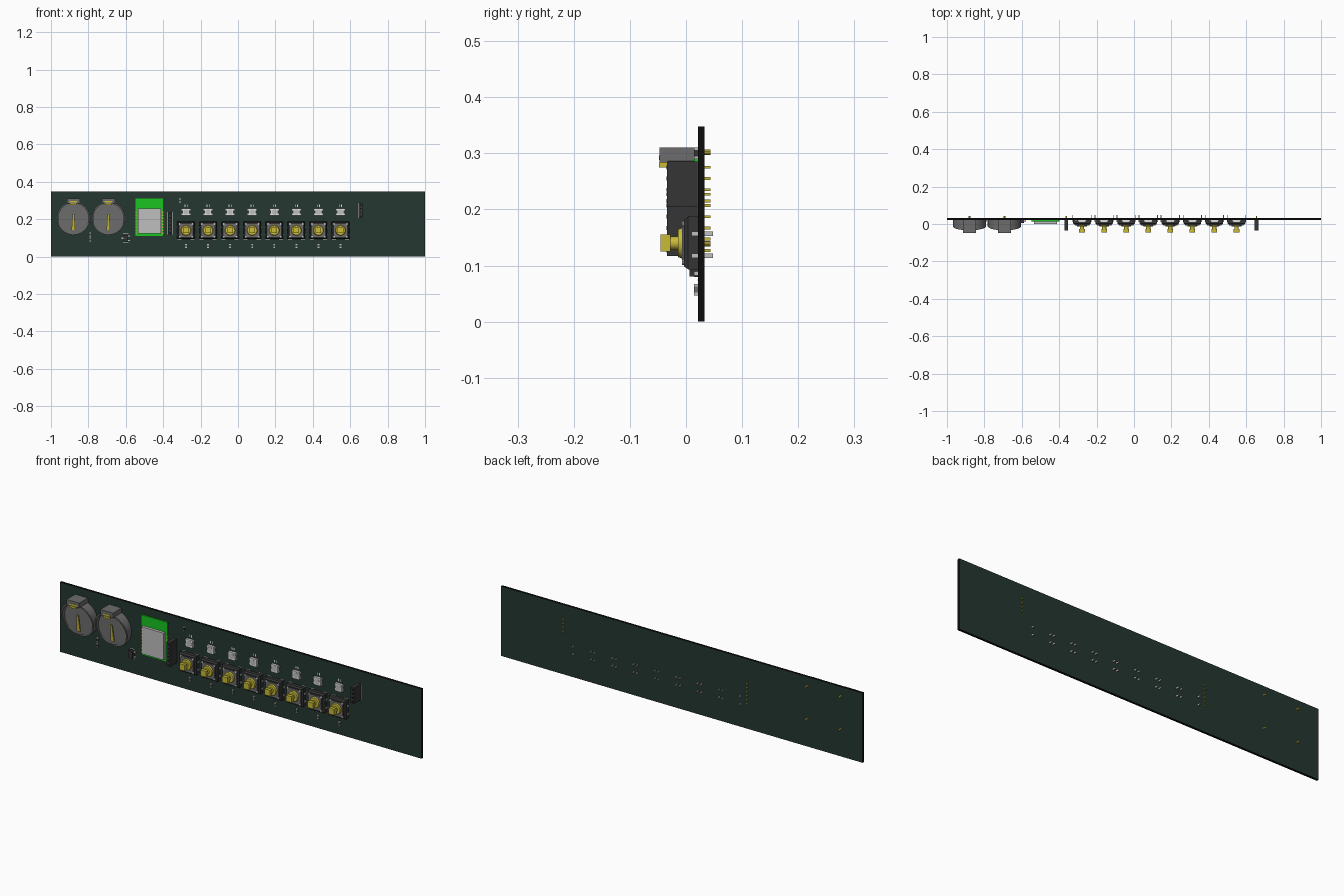
import bpy, bmesh, math
from mathutils import Matrix, Vector

cube = bpy.data.objects.get("Cube")
if cube:
    bpy.data.objects.remove(cube)


def material(name, r, g, b):
    m = bpy.data.materials.new(name)
    m.use_nodes = True
    m.diffuse_color = (r, g, b, 1)
    m.node_tree.nodes["Principled BSDF"].inputs["Base Color"].default_value = (r, g, b, 1)
    return m


BOARD = material("board green", 0.018, 0.038, 0.029)
BLACK = material("edge black", 0.004, 0.004, 0.004)
DARK = material("dark plastic", 0.035, 0.035, 0.035)
GREY = material("grey plastic", 0.15, 0.15, 0.15)
GOLD = material("gold", 0.58, 0.49, 0.04)
METAL = material("silver metal", 0.52, 0.52, 0.52)
GREEN = material("bright green", 0.01, 0.55, 0.015)
WHITE = material("white print", 0.75, 0.75, 0.75)

FRONT, BACK = 0.021, 0.033   # board surfaces along y


def finish(name, bm, *mats):
    bmesh.ops.recalc_face_normals(bm, faces=bm.faces)
    mesh = bpy.data.meshes.new(name)
    bm.to_mesh(mesh)
    bm.free()
    for m in mats:
        mesh.materials.append(m)
    ob = bpy.data.objects.new(name, mesh)
    bpy.context.collection.objects.link(ob)
    return ob


def add_box(bm, x, z, w, h, y0, y1):
    """Box centred on x, z with size w, h, reaching from y0 to y1."""
    mat = Matrix.Translation((x, (y0 + y1) / 2, z)) @ Matrix.Diagonal((w, y1 - y0, h, 1))
    return bmesh.ops.create_cube(bm, size=1, matrix=mat)["verts"]


def add_cyl(bm, x, z, r, y0, y1, sides=24, r_front=None):
    """Cylinder along y; r_front is the radius at the front end y0."""
    mat = Matrix.Translation((x, (y0 + y1) / 2, z)) @ Matrix.Rotation(math.pi / 2, 4, "X")
    return bmesh.ops.create_cone(bm, cap_ends=True, segments=sides, radius1=r,
                                 radius2=r if r_front is None else r_front,
                                 depth=y1 - y0, matrix=mat)["verts"]


def boxes(name, mat, *specs):
    bm = bmesh.new()
    for s in specs:
        add_box(bm, *s)
    return finish(name, bm, mat)


def smooth(ob):
    bpy.ops.object.select_all(action="DESELECT")
    ob.select_set(True)
    bpy.context.view_layer.objects.active = ob
    bpy.ops.object.shade_smooth_by_angle(angle=math.radians(35))


# Circuit board: green faces, black edges
bm = bmesh.new()
add_box(bm, 0, 0.174, 2, 0.348, FRONT, BACK)
bm.normal_update()
for f in bm.faces:
    f.material_index = 0 if abs(f.normal.y) > 0.5 else 1
finish("board", bm, BOARD, BLACK)


# Round battery holder: cup whose rim slopes down away from the top tab
def battery_holder(x, z=0.205, r=0.089):
    bm = bmesh.new()
    n = 40
    rings = []
    for radius, level in ((r, FRONT), (r, None), (r - 0.008, None), (r - 0.008, 0.004)):
        ring = []
        for i in range(n):
            a = 2 * math.pi * i / n
            rim = -0.012 - 0.022 * math.sin(a)
            ring.append(bm.verts.new((x + radius * math.cos(a),
                                      rim if level is None else level,
                                      z + radius * math.sin(a))))
        rings.append(ring)
    for a, b in zip(rings, rings[1:]):
        for i in range(n):
            bm.faces.new((a[i], a[(i + 1) % n], b[(i + 1) % n], b[i]))
    bm.faces.new(rings[0])
    bm.faces.new(rings[-1])
    smooth(finish("battery_holder", bm, GREY))
    boxes("holder_tab", GREY, (x, z + 0.092, 0.07, 0.026, -0.047, FRONT))
    # Tapered spring blade, top contact and solder pins
    bm = bmesh.new()
    for v in add_box(bm, x, 0.185, 0.02, 0.085, -0.004, 0.001):
        if v.co.z > 0.185:
            v.co.x = x + (v.co.x - x) * 0.45
            v.co.y -= 0.009
    add_box(bm, x, 0.279, 0.035, 0.009, -0.048, -0.03)
    add_box(bm, x, 0.292, 0.04, 0.008, -0.0485, -0.046)
    for pz in (0.302, 0.139):
        add_cyl(bm, x, pz, 0.005, FRONT, 0.044, 10)
    finish("holder_contact", bm, GOLD)


for x in (-0.88, -0.693):
    battery_holder(x)

# Wireless module with metal shield and edge pads
mx = -0.474
boxes("module_board", GREEN, (mx, 0.209, 0.146, 0.2, 0.014, FRONT))
boxes("module_shield", METAL, (mx, 0.19, 0.122, 0.135, 0.0, 0.014))
boxes("module_pads", GOLD, *[(mx + s * 0.072, 0.125 + i * 0.016, 0.006, 0.008, 0.013, FRONT)
                            for s in (-1, 1) for i in range(8)])


# Socket strips with pins through the board
def header(x, z_first, count, pitch=0.02):
    mid = z_first + pitch * (count - 1) / 2
    zs = [z_first + i * pitch for i in range(count)]
    boxes("header_socket", DARK, (x, mid, 0.019, pitch * count, -0.034, FRONT))
    boxes("header_slots", BLACK, *[(x, z, 0.007, 0.007, -0.0345, -0.03) for z in zs])
    boxes("header_pins", GOLD, *[(x, z, 0.006, 0.005, FRONT, 0.044) for z in zs])
    boxes("header_outline", WHITE, *[(x + s * 0.013, mid, 0.002, pitch * count, 0.0205, FRONT)
                                     for s in (-1, 1)])


header(0.655, 0.215, 4)
header(-0.362, 0.127, 6)


# Push button with gold plunger and four legs
def button(x, z=0.14):
    bm = bmesh.new()
    add_box(bm, x, z, 0.094, 0.094, 0.004, FRONT)
    for v in add_box(bm, x, z, 0.094, 0.094, -0.004, 0.004):
        if v.co.y < 0:
            v.co.x = x + (v.co.x - x) * 0.88
            v.co.z = z + (v.co.z - z) * 0.88
    finish("button_base", bm, DARK)
    boxes("button_plate", GREY, (x, z, 0.07, 0.07, -0.007, -0.003))
    bm = bmesh.new()
    for sx in (-1, 1):
        for sz in (-1, 1):
            add_cyl(bm, x + sx * 0.034, z + sz * 0.034, 0.005, -0.0075, -0.003, 10)
    finish("button_rivets", bm, METAL)
    bm = bmesh.new()
    add_cyl(bm, x, z, 0.028, -0.014, -0.006, 24, 0.025)
    add_cyl(bm, x, z, 0.012, -0.03, -0.013, 20)
    add_box(bm, x, z, 0.03, 0.03, -0.045, -0.028)
    smooth(finish("button_plunger", bm, GOLD))
    boxes("button_legs", METAL, *[(x + sx * 0.049, z - 0.003 + sz * 0.0195, 0.004, 0.008, 0.01, 0.048)
                                  for sx in (-1, 1) for sz in (-1, 1)])
    boxes("button_outline", WHITE,
          *[(x + sx * 0.035, z + sz * 0.05, 0.022, 0.002, 0.0205, FRONT)
            for sx in (-1, 1) for sz in (-1, 1)])


# Square light with a lens and side terminals
def light(x, z=0.238):
    boxes("light_body", WHITE, (x, z, 0.038, 0.038, 0.009, FRONT))
    bm = bmesh.new()
    add_cyl(bm, x, z, 0.014, 0.0085, 0.012, 20)
    finish("light_lens", bm, METAL)
    boxes("light_terminals", METAL, *[(x + s * 0.021, z + d, 0.006, 0.008, 0.014, FRONT)
                                      for s in (-1, 1) for d in (-0.012, 0.012)])
    boxes("light_mark", WHITE, *[(x + s * 0.006, z + 0.033, 0.004, 0.012, 0.0205, FRONT)
                                 for s in (-1, 1)])


# Small chip part: dark body between two metal ends
def chip(x, z, body=GREY):
    boxes("chip_body", body, (x, z, 0.009, 0.012, 0.0145, FRONT))
    boxes("chip_ends", METAL, *[(x, z + s * 0.008, 0.01, 0.005, 0.014, FRONT) for s in (-1, 1)])


for i in range(8):
    x = -0.278 + 0.118 * i
    button(x)
    light(x)
    chip(x, 0.057)

for x, z in ((-0.79, 0.09), (-0.79, 0.118), (-0.31, 0.3)):
    chip(x, z, DARK)

# Voltage regulator beside the module
boxes("regulator_body", DARK, (-0.6, 0.098, 0.026, 0.036, 0.006, FRONT))
boxes("regulator_legs", METAL, *[(-0.6 + s * 0.017, 0.098 + d, 0.01, 0.007, 0.014, FRONT)
                                 for s, d in ((-1, 0), (1, -0.012), (1, 0.012))])
boxes("regulator_outline", WHITE, *[(-0.6, 0.098 + s * 0.024, 0.03, 0.002, 0.0205, FRONT)
                                    for s in (-1, 1)])
